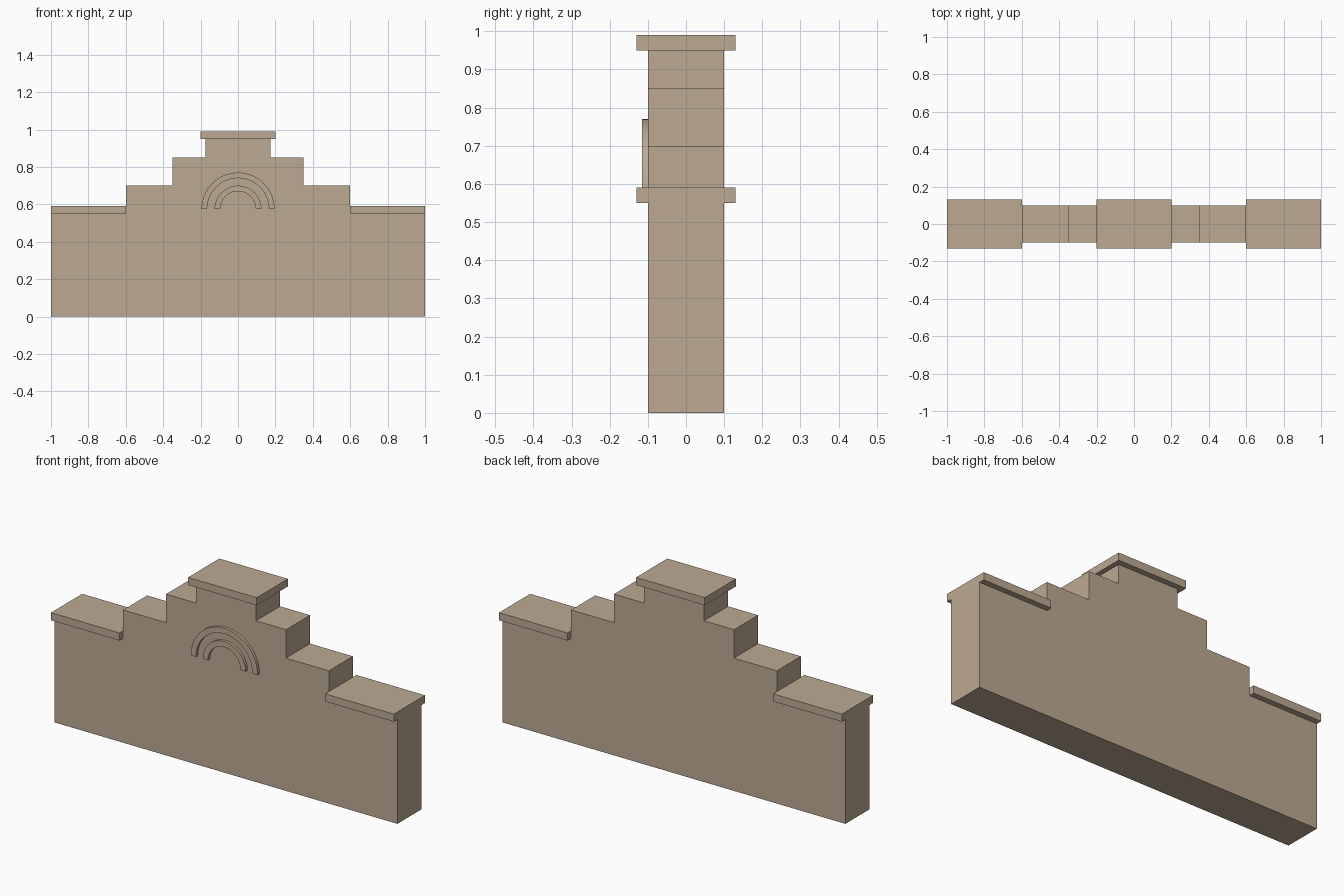
import bpy, bmesh
from math import cos, sin, pi

cube = bpy.data.objects.get("Cube")
if cube:
    bpy.data.objects.remove(cube, do_unlink=True)

# Single sandstone colour
stone = bpy.data.materials.new("sandstone")
stone.use_nodes = True
colour = (0.50, 0.40, 0.29, 1)
stone.diffuse_color = colour
bsdf = next(n for n in stone.node_tree.nodes if n.type == 'BSDF_PRINCIPLED')
bsdf.inputs["Base Color"].default_value = colour
bsdf.inputs["Roughness"].default_value = 0.9


def extrude_profile(name, outline, y_front, y_back):
    """Extrude a closed x-z outline from y_front to y_back."""
    bm = bmesh.new()
    face = bm.faces.new([bm.verts.new((x, y_front, z)) for x, z in outline])
    result = bmesh.ops.extrude_face_region(bm, geom=[face])
    verts = [v for v in result["geom"] if isinstance(v, bmesh.types.BMVert)]
    bmesh.ops.translate(bm, verts=verts, vec=(0, y_back - y_front, 0))
    bmesh.ops.recalc_face_normals(bm, faces=bm.faces)
    mesh = bpy.data.meshes.new(name)
    bm.to_mesh(mesh)
    bm.free()
    mesh.materials.append(stone)
    obj = bpy.data.objects.new(name, mesh)
    bpy.context.collection.objects.link(obj)
    return obj


def coping(name, x0, x1, z):
    """Flat slab overhanging the wall at front and back."""
    outline = [(x0, z), (x1, z), (x1, z + 0.04), (x0, z + 0.04)]
    return extrude_profile(name, outline, -0.13, 0.13)


def arch(name, outer, inner, centre_z=0.575, steps=32):
    """Raised half ring on the front of the wall."""
    angles = [pi * i / steps for i in range(steps + 1)]
    ring = [(r * cos(a), centre_z + r * sin(a))
            for r, sweep in ((outer, angles), (inner, angles[::-1])) for a in sweep]
    obj = extrude_profile(name, ring, -0.115, -0.095)
    bpy.ops.object.select_all(action='DESELECT')
    obj.select_set(True)
    bpy.context.view_layer.objects.active = obj
    bpy.ops.object.shade_smooth_by_angle(angle=pi / 6)


# Stepped gable wall, mirrored from its left half
half = [(1, 0), (1, 0.55), (0.6, 0.55), (0.6, 0.7), (0.35, 0.7),
        (0.35, 0.85), (0.175, 0.85), (0.175, 0.95)]
extrude_profile("stepped_wall", half + [(-x, z) for x, z in reversed(half)], -0.1, 0.1)

# Coping slabs
coping("top_coping", -0.2, 0.2, 0.95)
coping("left_coping", 0.6, 1, 0.55)
coping("right_coping", -1, -0.6, 0.55)

# Concentric arch mouldings
arch("outer_arch", 0.195, 0.165)
arch("inner_arch", 0.125, 0.095)
